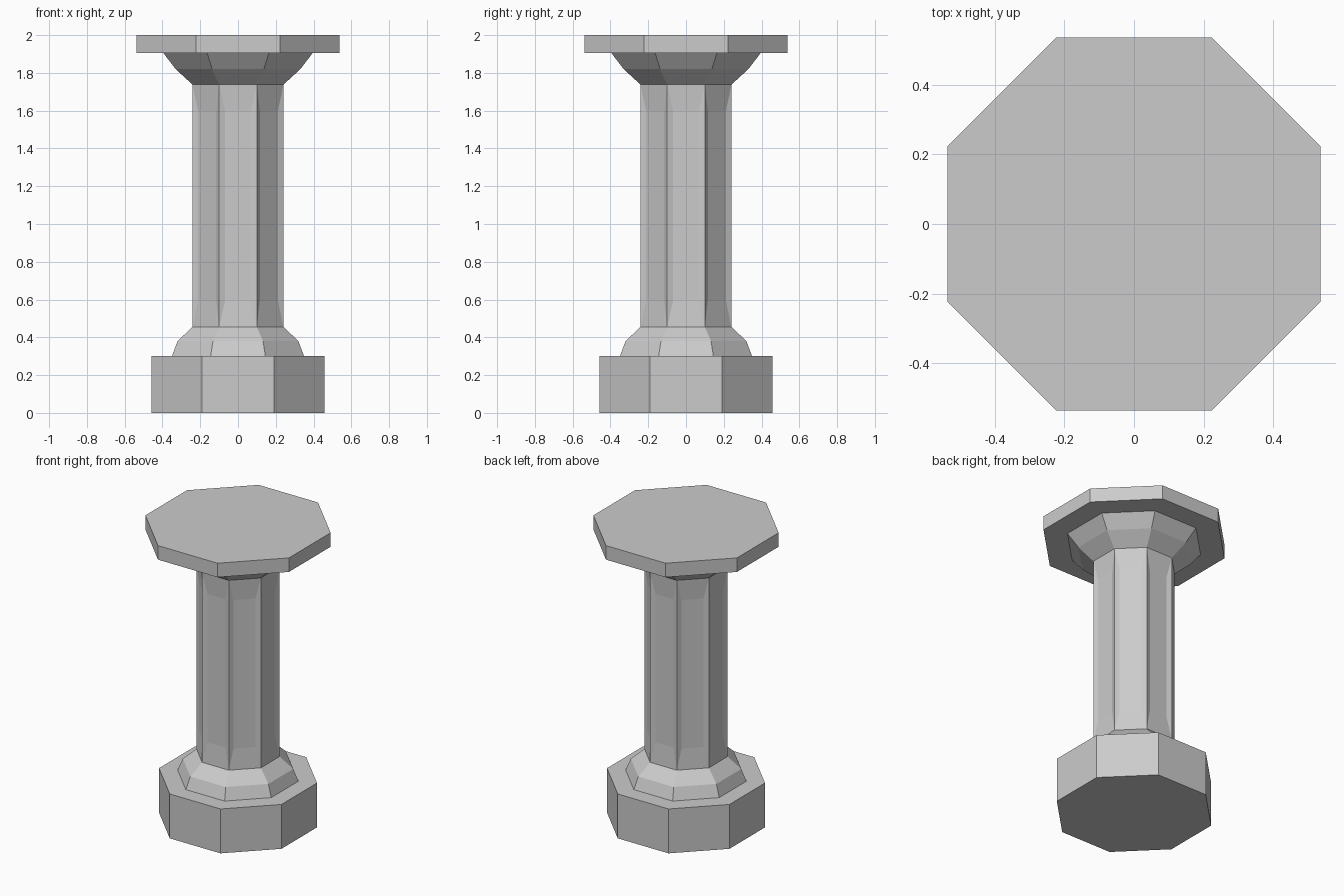
import bpy, bmesh, math

if "Cube" in bpy.data.objects:
    bpy.data.objects.remove(bpy.data.objects["Cube"])

SIDES = 8
HALF = math.pi / SIDES


def ring(bm, apothem, z):
    """Octagon ring with flat sides facing the axes."""
    r = apothem / math.cos(HALF)
    return [bm.verts.new((r * math.cos(HALF * (2 * i + 1)),
                          r * math.sin(HALF * (2 * i + 1)), z)) for i in range(SIDES)]


def octagon_part(name, profile, cap_bottom=False, cap_top=False, flute=None):
    """Sweep an (apothem, z) profile around an octagon."""
    bm = bmesh.new()
    rings = [ring(bm, a, z) for a, z in profile]
    for lo, hi in zip(rings, rings[1:]):
        for i in range(SIDES):
            j = (i + 1) % SIDES
            quad = [lo[i], lo[j], hi[j], hi[i]]
            if flute:
                sink_panel(bm, quad, *flute)
            else:
                bm.faces.new(quad)
    if cap_bottom:
        bm.faces.new(rings[0][::-1])
    if cap_top:
        bm.faces.new(rings[-1])
    mesh = bpy.data.meshes.new(name)
    bm.to_mesh(mesh)
    bm.free()
    obj = bpy.data.objects.new(name, mesh)
    bpy.context.collection.objects.link(obj)
    return obj


def sink_panel(bm, quad, side, end, depth):
    """Replace a side face by a shallow recessed panel with sloped borders."""
    a, b, c, d = [v.co.copy() for v in quad]
    across, up = (b - a).normalized(), (d - a).normalized()
    inward = -across.cross(up) * depth
    inner = [bm.verts.new(p + across * side * sx + up * end * sz + inward)
             for p, sx, sz in ((a, 1, 1), (b, -1, 1), (c, -1, -1), (d, 1, -1))]
    bm.faces.new(inner)
    for i in range(4):
        j = (i + 1) % 4
        bm.faces.new([quad[i], quad[j], inner[j], inner[i]])


# Plinth with its stepped moulding
octagon_part("plinth", [(0.458, 0), (0.458, 0.30), (0.35, 0.30),
                        (0.32, 0.38), (0.241, 0.455)], cap_bottom=True)
# Shaft with shallow flutes
octagon_part("shaft", [(0.241, 0.455), (0.241, 1.738)], flute=(0.032, 0.14, 0.01))
# Flared capital and top slab
octagon_part("capital", [(0.241, 1.738), (0.33, 1.82), (0.395, 1.905),
                         (0.537, 1.905), (0.537, 2.0)], cap_top=True)
